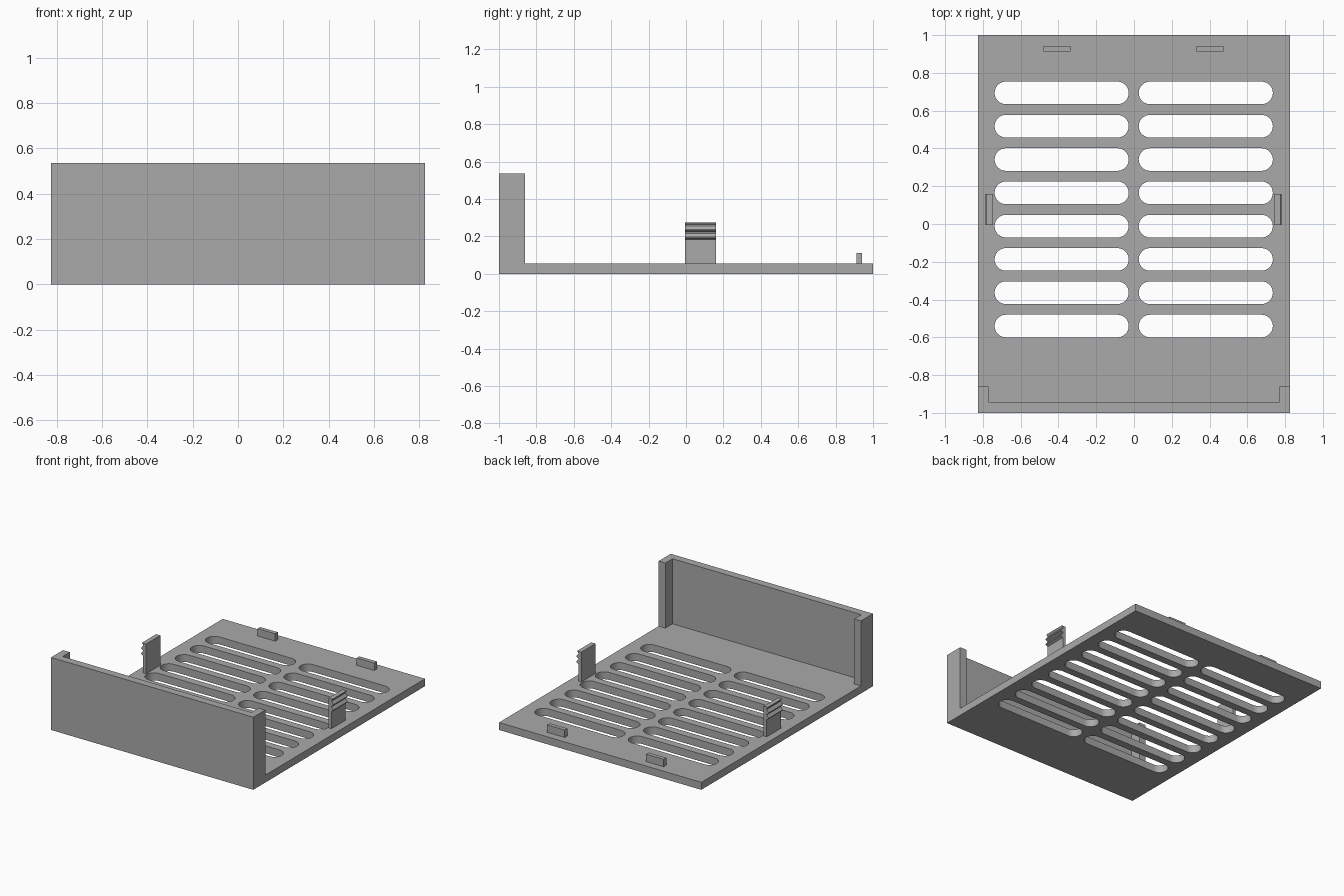
import bpy, bmesh, math

if "Cube" in bpy.data.objects:
    bpy.data.objects.remove(bpy.data.objects["Cube"])

grey = bpy.data.materials.new("plain grey")
grey.diffuse_color = (0.4, 0.4, 0.4, 1)
grey.use_nodes = True
grey.node_tree.nodes["Principled BSDF"].inputs["Base Color"].default_value = grey.diffuse_color


def prism(name, outlines, axis, lo, hi):
    """Extrude closed 2D outlines along z or y into one mesh object."""
    bm = bmesh.new()
    for pts in outlines:
        if axis == "z":
            verts = [bm.verts.new((a, b, lo)) for a, b in pts]
            move = (0, 0, hi - lo)
        else:
            verts = [bm.verts.new((a, lo, b)) for a, b in pts]
            move = (0, hi - lo, 0)
        face = bm.faces.new(verts)
        out = bmesh.ops.extrude_face_region(bm, geom=[face], use_keep_orig=True)
        new = [v for v in out["geom"] if isinstance(v, bmesh.types.BMVert)]
        bmesh.ops.translate(bm, vec=move, verts=new)
    bmesh.ops.recalc_face_normals(bm, faces=bm.faces)
    me = bpy.data.meshes.new(name)
    bm.to_mesh(me)
    bm.free()
    ob = bpy.data.objects.new(name, me)
    bpy.context.collection.objects.link(ob)
    me.materials.append(grey)
    return ob


def rect(x0, x1, y0, y1):
    return [(x0, y0), (x1, y0), (x1, y1), (x0, y1)]


def slot(x0, x1, y, r, n=16):
    right = [(x1 - r + r * math.cos(t), y + r * math.sin(t))
             for t in (-math.pi / 2 + math.pi * i / n for i in range(n + 1))]
    left = [(x0 + r - r * math.cos(t), y - r * math.sin(t))
            for t in (-math.pi / 2 + math.pi * i / n for i in range(n + 1))]
    return right + left


W, T = 0.825, 0.055

# Base plate with two columns of rounded vent slots
plate = prism("base_plate", [rect(-W, W, -1, 1)], "z", 0, T)
rows = [0.694 - 0.1763 * i for i in range(8)]
cutter = prism("slot_cutter", [slot(x0, x1, y, 0.06) for y in rows
                               for x0, x1 in ((-0.738, -0.028), (0.025, 0.735))],
               "z", -0.1, 0.2)
cutter.hide_render = True
mod = plate.modifiers.new("vents", "BOOLEAN")
mod.operation, mod.solver, mod.object = "DIFFERENCE", "EXACT", cutter
bpy.context.view_layer.objects.active = plate
plate.select_set(True)
bpy.ops.object.modifier_apply(modifier=mod.name)
bpy.data.objects.remove(cutter)
bpy.ops.object.shade_smooth_by_angle(angle=math.radians(30))

# Front wall with short side returns
prism("front_wall", [[(-W, -1), (W, -1), (W, -0.86), (0.77, -0.86), (0.77, -0.943),
                      (-0.77, -0.943), (-0.77, -0.86), (-W, -0.86)]], "z", T, 0.535)

# Locating tabs at the back edge
prism("back_tabs", [rect(-0.478, -0.335, 0.912, 0.942),
                    rect(0.33, 0.473, 0.912, 0.942)], "z", T, 0.11)

# Side clips with ratchet ridges on the outer face
clip = [(0.742, T), (0.766, T), (0.766, 0.182), (0.782, 0.19), (0.766, 0.222),
        (0.782, 0.232), (0.766, 0.24), (0.782, 0.255), (0.766, 0.275), (0.742, 0.275)]
clip = [(0.742, T), (0.766, T)]
for z in (0.182, 0.222):
    clip += [(0.766, z), (0.782, z + 0.008), (0.782, z + 0.014), (0.766, z + 0.034)]
clip += [(0.766, 0.262), (0.776, 0.275), (0.742, 0.275)]
prism("right_clip", [clip], "y", -0.005, 0.16)
prism("left_clip", [[(-x - 0.004, z) for x, z in clip]], "y", -0.005, 0.16)
